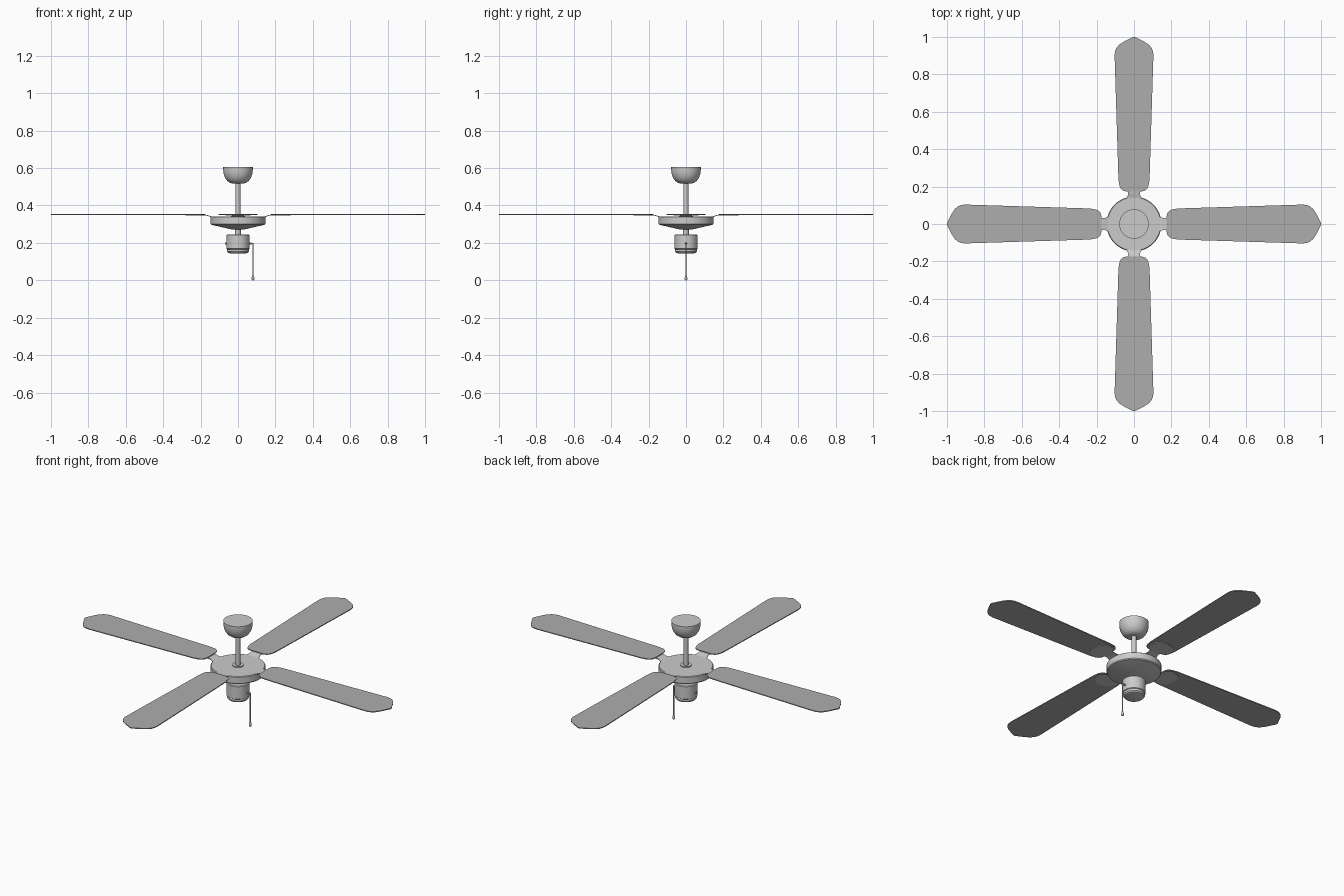
import bpy, bmesh, math
from mathutils import Matrix

if "Cube" in bpy.data.objects:
    bpy.data.objects.remove(bpy.data.objects["Cube"])

SEG = 40


def finish(name, bm, mat=None, angle=35):
    bmesh.ops.recalc_face_normals(bm, faces=bm.faces)
    me = bpy.data.meshes.new(name)
    bm.to_mesh(me)
    bm.free()
    ob = bpy.data.objects.new(name, me)
    bpy.context.collection.objects.link(ob)
    if mat:
        me.materials.append(mat)
    bpy.ops.object.select_all(action='DESELECT')
    ob.select_set(True)
    bpy.context.view_layer.objects.active = ob
    bpy.ops.object.shade_smooth_by_angle(angle=math.radians(angle))
    return ob


def lathe(name, profile, seg=SEG, matrix=Matrix()):
    """Closed solid of revolution from (radius, z) points."""
    bm = bmesh.new()
    rings = [[bm.verts.new((r * math.cos(2 * math.pi * i / seg),
                            r * math.sin(2 * math.pi * i / seg), z))
              for i in range(seg)] for r, z in profile]
    for a, b in zip(rings, rings[1:]):
        for i in range(seg):
            j = (i + 1) % seg
            bm.faces.new((a[i], a[j], b[j], b[i]))
    bm.faces.new(rings[0])
    bm.faces.new(rings[-1])
    bm.transform(matrix)
    return finish(name, bm)


def strip(name, stations, thickness, angle, mat=None):
    """Flat radial plate from (distance, half width, top z) stations."""
    bm = bmesh.new()
    rows = [[bm.verts.new((r, s * w, z - d)) for s, d in
             ((-1, 0), (1, 0), (1, thickness), (-1, thickness))]
            for r, w, z in stations]
    for a, b in zip(rows, rows[1:]):
        for i in range(4):
            j = (i + 1) % 4
            bm.faces.new((a[i], a[j], b[j], b[i]))
    bm.faces.new(rows[0])
    bm.faces.new(rows[-1])
    bm.transform(Matrix.Rotation(angle, 4, 'Z'))
    return finish(name, bm, mat)


blade_mat = bpy.data.materials.new("blade_grey")
blade_mat.diffuse_color = (0.42, 0.42, 0.42, 1)
blade_mat.use_nodes = True
blade_mat.node_tree.nodes["Principled BSDF"].inputs["Base Color"].default_value = blade_mat.diffuse_color

# ceiling canopy and hanging rod
lathe("ceiling_canopy", [(0.079, 0.605), (0.079, 0.588), (0.076, 0.567), (0.069, 0.548),
                         (0.058, 0.532), (0.045, 0.522), (0.032, 0.518)])
lathe("hanging_rod", [(0.013, 0.525), (0.013, 0.335)], 24)
lathe("rod_collar", [(0.03, 0.346), (0.03, 0.335)], 32)

# motor body
lathe("motor_housing", [(0.143, 0.341), (0.147, 0.338), (0.147, 0.302), (0.143, 0.297),
                        (0.03, 0.271)], 48)
lathe("motor_neck", [(0.015, 0.28), (0.015, 0.24)], 24)

# switch housing below the motor
lathe("switch_housing", [(0.057, 0.246), (0.062, 0.242), (0.062, 0.169), (0.058, 0.166),
                         (0.058, 0.154), (0.053, 0.147), (0.044, 0.144)])

# side knob, chain outlet, pull chain and bob
side = Matrix.Translation((0, 0, 0.197)) @ Matrix.Rotation(math.pi / 2, 4, 'Y')
lathe("reverse_switch", [(0.005, -0.069), (0.005, -0.055)], 12, side)
lathe("chain_outlet", [(0.005, 0.055), (0.005, 0.072), (0.003, 0.074), (0.003, 0.082)], 12, side)
chain = Matrix.Translation((0.08, 0, 0))
lathe("pull_chain", [(0.003, 0.2), (0.003, 0.022)], 10, chain)
lathe("pull_bob", [(0.003, 0.028), (0.006, 0.022), (0.0075, 0.008), (0.006, 0.002),
                   (0.003, 0.0)], 16, chain)

# four blades with their brackets
blade = [(0.174, 0.04), (0.178, 0.058), (0.188, 0.07), (0.205, 0.078), (0.235, 0.083),
         (0.905, 0.104), (0.925, 0.101), (0.942, 0.094), (0.957, 0.081), (0.97, 0.063),
         (0.98, 0.045), (0.99, 0.024), (0.997, 0.012), (1.0, 0.004)]
bracket = [(0.115, 0.043, 0.338), (0.135, 0.042, 0.34), (0.15, 0.034, 0.344),
           (0.165, 0.031, 0.349), (0.18, 0.034, 0.3505), (0.192, 0.05, 0.3505),
           (0.205, 0.064, 0.3505), (0.22, 0.068, 0.3505), (0.25, 0.064, 0.3505),
           (0.27, 0.048, 0.3505), (0.28, 0.025, 0.3505)]
for k in range(4):
    a = k * math.pi / 2
    strip(f"blade_{k + 1}", [(r, w, 0.355) for r, w in blade], 0.005, a, blade_mat)
    strip(f"blade_bracket_{k + 1}", bracket, 0.004, a)
